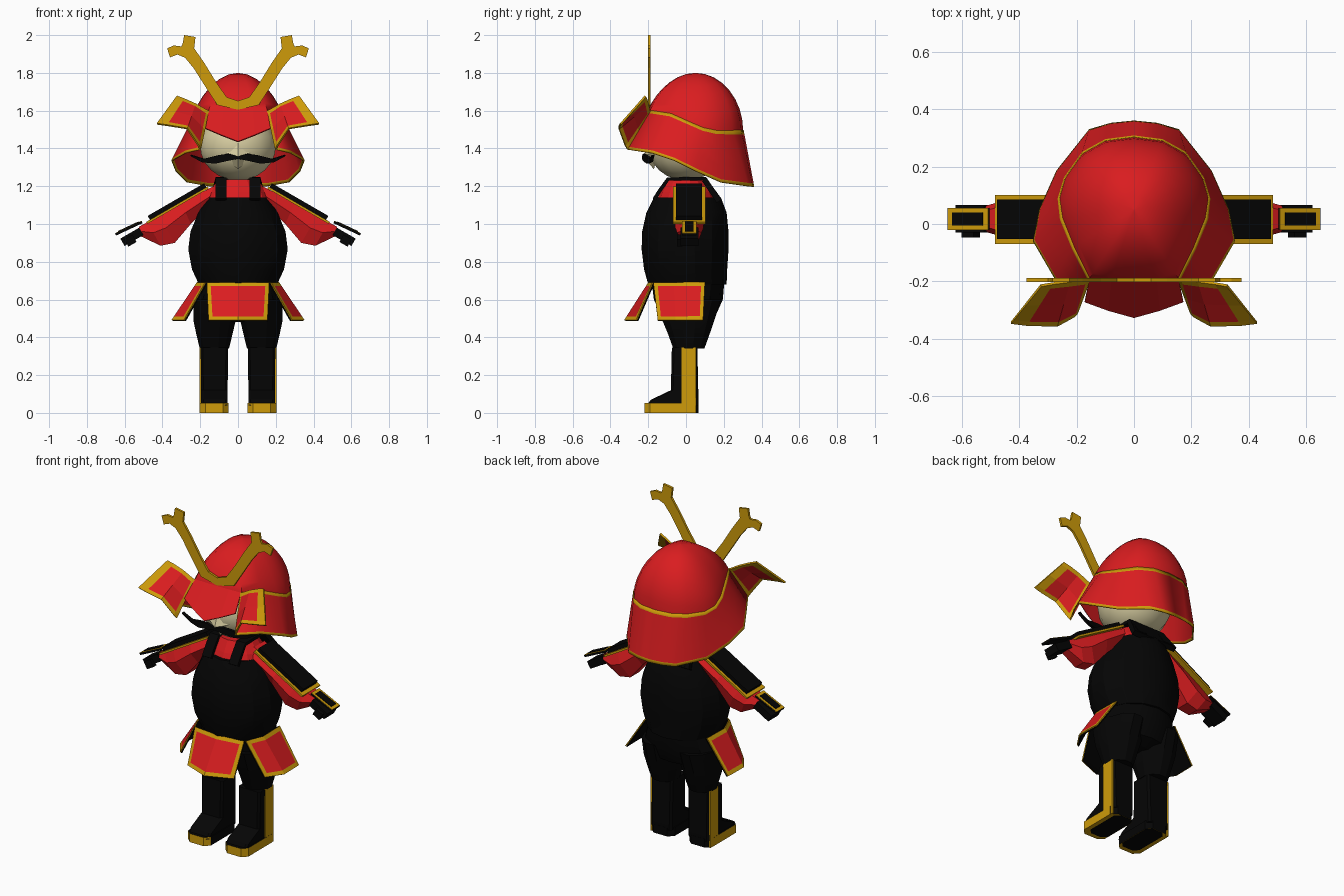
import bpy, bmesh, math
from mathutils import Matrix, Vector

old = bpy.data.objects.get("Cube")
if old:
    bpy.data.objects.remove(old)


def material(name, rgb):
    m = bpy.data.materials.new(name)
    m.use_nodes = True
    m.diffuse_color = (*rgb, 1)
    bsdf = next(n for n in m.node_tree.nodes if n.type == 'BSDF_PRINCIPLED')
    bsdf.inputs["Base Color"].default_value = (*rgb, 1)
    bsdf.inputs["Roughness"].default_value = 0.8
    return m


RED, GOLD, BLACK, SKIN = range(4)
MATS = [material("red", (0.70, 0.012, 0.014)), material("gold", (0.62, 0.33, 0.003)),
        material("black", (0.0015, 0.0015, 0.0015)), material("skin", (0.69, 0.62, 0.36))]


def build(name, verts, faces, mats, mirror=False, thick=0, smooth=None):
    """Mesh object; mats is one index or one per face."""
    me = bpy.data.meshes.new(name)
    me.from_pydata(verts, [], faces)
    for m in MATS:
        me.materials.append(m)
    for i, p in enumerate(me.polygons):
        p.material_index = mats if isinstance(mats, int) else mats[i]
    bm = bmesh.new()
    bm.from_mesh(me)
    bmesh.ops.recalc_face_normals(bm, faces=bm.faces)
    bm.to_mesh(me)
    bm.free()
    ob = bpy.data.objects.new(name, me)
    bpy.context.collection.objects.link(ob)
    if thick:
        s = ob.modifiers.new("thickness", 'SOLIDIFY')
        s.thickness, s.offset = thick, 0
    if mirror:
        ob.modifiers.new("mirror", 'MIRROR').merge_threshold = 0.002
    if smooth:
        bpy.ops.object.select_all(action='DESELECT')
        ob.select_set(True)
        bpy.context.view_layer.objects.active = ob
        bpy.ops.object.shade_smooth_by_angle(angle=math.radians(smooth))
    return ob


def loft(name, rings, mat, **kw):
    """Closed rings joined in order, with both ends capped."""
    n = len(rings[0])
    verts = [v for r in rings for v in r]
    faces = [(k * n + i, k * n + (i + 1) % n, (k + 1) * n + (i + 1) % n, (k + 1) * n + i)
             for k in range(len(rings) - 1) for i in range(n)]
    faces += [tuple(range(n)), tuple(range(len(verts) - n, len(verts)))]
    return build(name, verts, faces, mat, **kw)


def grid(name, rows, rule, **kw):
    """Open sheet; rule(row, column) gives the colour."""
    n = len(rows[0])
    cells = [(r, c) for r in range(len(rows) - 1) for c in range(n - 1)]
    faces = [(r * n + c, r * n + c + 1, (r + 1) * n + c + 1, (r + 1) * n + c) for r, c in cells]
    return build(name, [v for r in rows for v in r], faces, [rule(r, c) for r, c in cells], **kw)


def ellipse(z, cx, rx, y0, y1, n=14):
    cy, ry = (y0 + y1) / 2, (y1 - y0) / 2
    return [(cx + rx * math.cos(2 * math.pi * (i + .5) / n),
             cy + ry * math.sin(2 * math.pi * (i + .5) / n), z) for i in range(n)]


def chamfered(z, x0, x1, y0, y1, c):
    return [(x0 + c, y0, z), (x1 - c, y0, z), (x1, y0 + c, z), (x1, y1 - c, z),
            (x1 - c, y1, z), (x0 + c, y1, z), (x0, y1 - c, z), (x0, y0 + c, z)]


def box(name, centre, size, mat, tilt=0):
    m = Matrix.Translation(centre) @ Matrix.Rotation(math.radians(tilt), 4, 'Y')
    ring = [(-1, -1), (1, -1), (1, 1), (-1, 1)]
    rings = [[m @ Vector((x * size[0] / 2, y * size[1] / 2, s * size[2] / 2)) for x, y in ring]
             for s in (-1, 1)]
    return loft(name, rings, mat, mirror=True)


def between(top, low, steps):
    """Rows of points blended from the top line to the low line."""
    return [[tuple(Vector(a).lerp(Vector(b), t)) for a, b in zip(top, low)] for t in steps]


# Helmet: dome, flared neck guard, brow plate and turned-back wings
brow = [(0, -.2, 1.6), (.08, -.198, 1.6), (.155, -.19, 1.597)]
rim = [(.155, -.19, 1.597), (.21, -.08, 1.58), (.25, .02, 1.535), (.26, .09, 1.505),
       (.24, .16, 1.49), (.18, .245, 1.49), (.1, .29, 1.49), (0, .303, 1.49)]
hem = [(.2, -.31, 1.395), (.28, -.18, 1.375), (.35, -.06, 1.335), (.328, .05, 1.28),
       (.268, .185, 1.22), (.155, .328, 1.2), (.08, .35, 1.198), (0, .358, 1.197)]
apex = Vector((0, .05, 1.8))
base = brow + rim[1:]
dome = []
for k in range(9):
    a = math.pi / 2 * k / 8
    row = []
    for x, y, z in base:
        power = 1.6 - .6 * min(1, max(0, (y - .05) / .22))
        row.append((x * math.cos(a), apex.y + (y - apex.y) * math.cos(a),
                    z + (apex.z - z) * math.sin(a) ** power))
    dome.append(row)
grid("helmet_dome", dome, lambda r, c: RED, mirror=True, smooth=50)
grid("neck_guard", between(rim, hem, (-.02, .055, .35, .65, .94, 1)),
     lambda r, c: GOLD if r in (0, 4) else RED, mirror=True, thick=.007, smooth=40)
visor = [(0, -.325, 1.435), (.09, -.3, 1.47), (.172, -.27, 1.505)]
grid("brow_plate", [brow, visor], lambda r, c: RED, mirror=True, thick=.008)
wing_top = [(.155, -.192, 1.597), (.168, -.195, 1.603), (.225, -.2, 1.635), (.285, -.208, 1.662), (.325, -.215, 1.677)]
wing_low = [(.2, -.31, 1.395), (.21, -.322, 1.415), (.27, -.355, 1.505), (.375, -.352, 1.522), (.43, -.345, 1.53)]
grid("helmet_wings", between(wing_top, wing_low, (0, .1, .5, .9, 1)),
     lambda r, c: GOLD if r in (0, 3) or c in (0, 3) else RED, mirror=True, thick=.01)

# Forked crest: inner and outer outlines joined as a flat strip
inner = [(0, 1.652), (.06, 1.672), (.115, 1.75), (.18, 1.855), (.232, 1.93), (.225, 1.99), (.285, 2.0)]
outer = [(0, 1.605), (.11, 1.63), (.165, 1.715), (.235, 1.825), (.28, 1.88), (.3, 1.94), (.293, 1.955)]
grid("crest", [[(x, -.195, z) for x, z in inner], [(x, -.195, z) for x, z in outer]],
     lambda r, c: GOLD, mirror=True, thick=.014)
prong = [(.28, 1.88), (.32, 1.897), (.36, 1.882), (.375, 1.93), (.34, 1.945), (.3, 1.94)]
loft("crest_prong", [[(x, y, z) for x, z in prong] for y in (-.202, -.188)], GOLD, mirror=True)

# Head with a wedge-shaped face and a moustache
head = []
for k in range(1, 12):
    a = math.pi * k / 12
    r, z = math.sin(a), 1.415 - .185 * math.cos(a)
    head.append(ellipse(z, 0, .205 * r, -.205 * r, .205 * r, 16))
loft("head", head, SKIN, smooth=25)
build("face_wedge", [(0, -.185, 1.47), (-.14, -.14, 1.4), (.14, -.14, 1.4), (0, -.226, 1.355), (0, -.17, 1.29)],
      [(0, 1, 3), (0, 3, 2), (1, 4, 3), (3, 4, 2), (0, 2, 4, 1)], SKIN)
hair_top = [(0, -.225, 1.358), (.05, -.222, 1.372), (.1, -.21, 1.365), (.18, -.188, 1.345), (.25, -.175, 1.366)]
hair_low = [(0, -.225, 1.345), (.05, -.22, 1.335), (.12, -.202, 1.32), (.19, -.182, 1.328), (.25, -.175, 1.361)]
grid("moustache", [hair_top, hair_low], lambda r, c: BLACK, mirror=True, thick=.016)

# Torso, shirt, shoulder straps and back panel
loft("torso", [ellipse(*s) for s in [
    (.68, 0, .212, -.2, .215), (.76, 0, .25, -.222, .218), (.865, 0, .27, -.235, .225),
    (.96, 0, .258, -.232, .225), (1.06, 0, .215, -.21, .215), (1.14, 0, .165, -.17, .185)]],
    BLACK, smooth=25)
loft("shirt", [ellipse(*s) for s in [
    (1.1, 0, .18, -.165, .16), (1.17, 0, .155, -.135, .135), (1.235, 0, .11, -.1, .095)]], RED)
strap = [(-.168, 1.13), (-.14, 1.175), (-.095, 1.238), (.1, 1.24), (.178, 1.13)]
grid("shoulder_straps", [[(x, y, z) for y, z in strap] for x in (.06, .12)],
     lambda r, c: BLACK, mirror=True, thick=.02)
grid("back_panel", [[(x, .098, 1.235), (x * 1.25, .175, 1.12)] for x in (-.12, 0, .12)],
     lambda r, c: BLACK, thick=.03)

# Sleeves, shoulder guards and hands
sleeve = [((.13, 1.2), (.17, 1.08), .085), ((.3, 1.11), (.25, 1.0), .08), ((.42, 1.045), (.335, .9), .075),
          ((.48, 1.01), (.41, .885), .065), ((.525, .985), (.515, .935), .045)]
rings = []
for (tx, tz), (bx, bz), w in sleeve:
    rings.append([(tx + (bx - tx) * t, .018 + w * y, tz + (bz - tz) * t)
                  for y, t in [(-.6, 0), (.6, 0), (1, .45), (.55, 1), (-.55, 1), (-1, .45)]])
loft("sleeves", rings, RED, mirror=True)
box("shoulder_guard_trim", (.32, .016, 1.1), (.375, .172, .012), GOLD, 30)
box("shoulder_guard", (.322, .016, 1.117), (.345, .138, .028), BLACK, 30)
box("hand_guard", (.578, .017, .977), (.155, .076, .012), BLACK, 25)
box("hand_guard_trim", (.579, .017, .983), (.155, .076, .003), GOLD, 25)
box("hand_guard_panel", (.581, .017, .986), (.118, .046, .004), BLACK, 25)
box("hands", (.562, .018, .932), (.115, .095, .045), BLACK, 30)
box("thumbs", (.57, -.033, .912), (.05, .03, .045), BLACK, 30)


# Hip plates: creased red panels framed in gold, with a black lining
def hip_plate(name, top, low, gold_columns, lining):
    rows = between([(x, y, .69) for x, y in top], [(x, y, .49) for x, y in low], (0, .1, .9, 1))
    grid(name, rows, lambda r, c: GOLD if r in (0, 2) or c in gold_columns else RED,
         mirror=True, thick=.006)
    grid(name + "_lining", [[tuple(Vector(p) + Vector(lining)) for p in row] for row in rows],
         lambda r, c: BLACK, mirror=True, thick=.006)


hip_plate("front_hip_plate", [(0, -.197), (.145, -.18), (.165, -.176)],
          [(0, -.325), (.133, -.272), (.155, -.262)], (1,), (0, .007, -.003))
hip_plate("side_hip_plate", [(.172, -.172), (.18, -.15), (.215, -.065), (.212, .08), (.21, .1)],
          [(.285, -.148), (.298, -.13), (.35, -.055), (.348, .072), (.345, .09)],
          (0, 3), (-.007, 0, -.003))

# Trousers
loft("hips", [ellipse(*s) for s in [
    (.72, 0, .2, -.185, .205), (.6, 0, .238, -.17, .195), (.51, 0, .215, -.125, .155),
    (.48, 0, .12, -.06, .09)]], BLACK, smooth=25)
loft("trouser_legs", [ellipse(*s, 12) for s in [
    (.6, .12, .118, -.165, .19), (.49, .124, .116, -.13, .155),
    (.42, .125, .1, -.1, .13), (.34, .125, .08, -.07, .1)]], BLACK, mirror=True, smooth=25)

# Boots, with gold on the toe, the outer edge and the outer stripe
loft("boots", [chamfered(*s, .012) for s in [
    (.04, .055, .195, -.21, .066), (.07, .055, .195, -.185, .066), (.12, .055, .195, -.08, .065),
    (.345, .052, .198, -.075, .06)]], BLACK, mirror=True)
loft("soles", [chamfered(0, .052, .177, -.192, .065, .028), chamfered(0, .05, .203, -.22, .067, .03),
               chamfered(.052, .05, .203, -.22, .067, .03)],
     [GOLD] * 8 + [GOLD] * 3 + [BLACK] * 4 + [GOLD] + [BLACK] * 2, mirror=True)
box("boot_stripes", (.198, .015, .173), (.009, .078, .345), GOLD)
